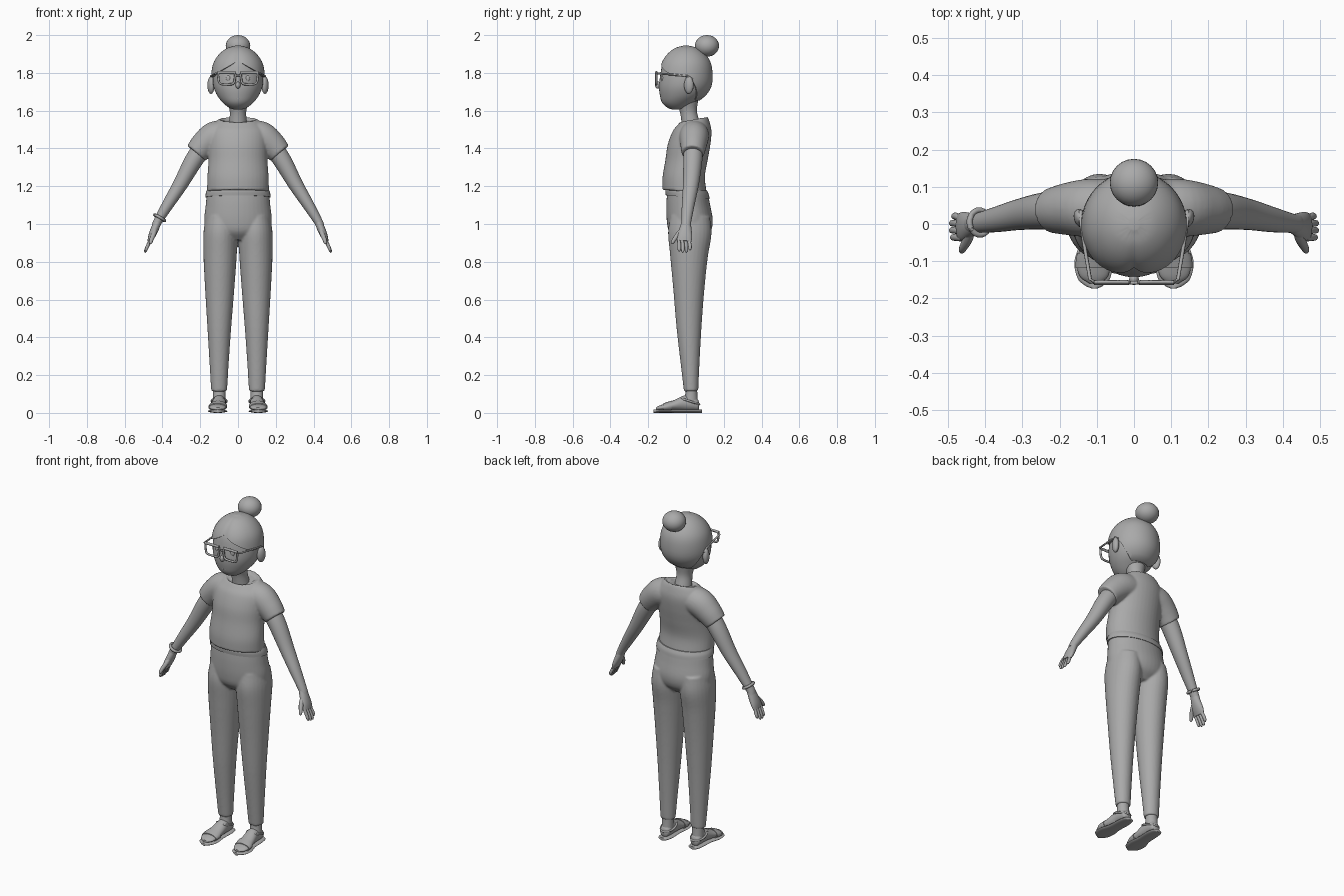
import bpy, bmesh
from math import sin, cos, pi, exp
from mathutils import Vector, Matrix

if "Cube" in bpy.data.objects:
    bpy.data.objects.remove(bpy.data.objects["Cube"])

CLAY = (0.4, 0.4, 0.4, 1)
mat = bpy.data.materials.new("clay_grey")
mat.use_nodes = True
mat.diffuse_color = CLAY
mat.node_tree.nodes["Principled BSDF"].inputs["Base Color"].default_value = CLAY
Z, Y, X = Vector((0, 0, 1)), Vector((0, 1, 0)), Vector((1, 0, 0))


def finish(bm, name, voxel=0):
    """Turn a bmesh into a smooth shaded object, optionally fusing its shells."""
    bmesh.ops.recalc_face_normals(bm, faces=bm.faces)
    mesh = bpy.data.meshes.new(name)
    bm.to_mesh(mesh)
    bm.free()
    ob = bpy.data.objects.new(name, mesh)
    bpy.context.collection.objects.link(ob)
    mesh.materials.append(mat)
    bpy.ops.object.select_all(action="DESELECT")
    ob.select_set(True)
    bpy.context.view_layer.objects.active = ob
    bpy.ops.object.shade_smooth_by_angle(angle=0.9)
    if voxel:
        fuse = ob.modifiers.new("fuse", "REMESH")
        fuse.mode, fuse.voxel_size, fuse.use_smooth_shade = "VOXEL", voxel, True
        relax = ob.modifiers.new("relax", "SMOOTH")
        relax.factor, relax.iterations = 0.5, 6
    return ob


def spline(rings, k=5):
    """Catmull-Rom through rings of (x, y, z, half width, half depth, tilt)."""
    r = [Vector(tuple(q) + (0,) * (6 - len(q))) for q in rings]
    r = [r[0] * 2 - r[1]] + r + [r[-1] * 2 - r[-2]]
    out = []
    for a, b, c, d in zip(r, r[1:], r[2:], r[3:]):
        for i in range(k):
            t = i / k
            out.append(b + (c - a) * t / 2 + (a - b * 2.5 + c * 2 - d / 2) * t * t
                       + (b * 3 - a - c * 3 + d) * t ** 3 / 2)
    return out + [r[-2]]


def skin(bm, rows, cap=True):
    """Bridge equal closed rows of points."""
    rows = [[bm.verts.new(p) for p in row] for row in rows]
    n = len(rows[0])
    for lo, hi in zip(rows, rows[1:]):
        for i in range(n):
            bm.faces.new((lo[i], lo[(i + 1) % n], hi[(i + 1) % n], hi[i]))
    if cap:
        bm.faces.new(rows[0])
        bm.faces.new(rows[-1])


def loft(bm, rings, side=1, axis=None, ref=Y, n=28, lip=0):
    path = spline(rings)
    if lip:
        end = path[-1].copy()
        end[2] -= lip
        end[3], end[4] = end[3] * 0.86, end[4] * 0.86
        path.append(end)
    rows = []
    for i, q in enumerate(path):
        c = q.xyz
        tan = axis or (path[min(i + 1, len(path) - 1)].xyz - path[max(i - 1, 0)].xyz).normalized()
        u = (ref - tan * ref.dot(tan)).normalized()
        v = tan.cross(u)
        row = []
        for j in range(n):
            a = 2 * pi * j / n
            p = c + v * cos(a) * q[3] + u * sin(a) * q[4]
            p.z += q[5] * (p.y - c.y)
            row.append((p.x * side, p.y, p.z))
        rows.append(row)
    skin(bm, rows)


def part(name, rings, **kw):
    bm = bmesh.new()
    loft(bm, rings, **kw)
    return finish(bm, name)


def ball(name, pos, size, rot=0):
    bm = bmesh.new()
    bmesh.ops.create_uvsphere(bm, u_segments=24, v_segments=16, radius=1, matrix=Matrix.Translation(pos)
                              @ Matrix.Rotation(rot, 4, "Z") @ Matrix.Diagonal((*size, 1)))
    return finish(bm, name)


def wire(name, pts, r, closed=False, flat=1):
    """Tube along points; flat squashes it in depth."""
    pts, n = [Vector(p) for p in pts], len(pts)
    bm, rows = bmesh.new(), []
    for i, p in enumerate(pts):
        nxt = pts[(i + 1) % n] if closed else pts[min(i + 1, n - 1)]
        prv = pts[i - 1] if closed else pts[max(i - 1, 0)]
        t = (nxt - prv).normalized()
        ref = Y if abs(t.y) < 0.8 else Z
        u = (ref - t * ref.dot(t)).normalized()
        v = t.cross(u)
        rows.append([p + v * r * cos(a * pi / 4) + u * r * flat * sin(a * pi / 4) for a in range(8)])
    skin(bm, rows + rows[:1] if closed else rows, cap=not closed)
    bmesh.ops.remove_doubles(bm, verts=bm.verts, dist=1e-5)
    return finish(bm, name)


# Head
HEAD = [(0, -.05, 1.605, .012, .012), (0, -.048, 1.613, .042, .045), (0, -.04, 1.64, .078, .085),
        (0, -.02, 1.68, .11, .118), (0, -.008, 1.73, .13, .135), (0, -.002, 1.79, .133, .134),
        (0, 0, 1.85, .122, .123), (0, 0, 1.895, .093, .095), (0, 0, 1.925, .053, .055), (0, 0, 1.936, .01, .01)]
part("head", HEAD, axis=Z, n=40)
ball("nose", (0, -.148, 1.735), (.013, .016, .019))
wire("mouth", [(x * .016, -.133 + .004 * x * x, 1.663 + .004 * x * x) for x in (-1, -.5, 0, .5, 1)], .003)
part("neck", [(0, .035, 1.49, .055, .055), (0, .022, 1.55, .046, .047), (0, .012, 1.6, .044, .046),
              (0, .005, 1.66, .06, .06)], axis=Z)

# Hair cap with a centre parting and a hairline that drops to the nape
DENSE = spline(HEAD, 12)


def head_at(z):
    return min(DENSE, key=lambda q: abs(q[2] - z)) if z > 1.93 else next(
        a.lerp(b, (z - a[2]) / (b[2] - a[2])) for a, b in zip(DENSE, DENSE[1:]) if a[2] <= z <= b[2])


def hair_point(a, t):
    f = abs(a) / pi                       # 0 at the face, 1 at the nape
    edge = 1.87 - .09 * min(f / .38, 1) ** .8 if f < .5 else 1.78 - .125 * sin(min((f - .5) / .3, 1) * pi / 2) ** 2
    z = edge + (1.935 - edge) * sin(max(t, 0) * pi / 2)
    q = head_at(z)
    grow = .985 if t < 0 else 1.065 + .03 * sin(min(f / .35, 1) * pi) * (1 - t) - .03 * exp(-(f / .05) ** 2)
    return (q[3] * grow * sin(a), q[1] - q[4] * grow * cos(a), z + (.009 * t if t > 0 else 0))


bm = bmesh.new()
skin(bm, [[hair_point(pi * (j / 36 - 1), t) for j in range(72)] for t in [-1] + [i / 18 for i in range(19)]])
finish(bm, "hair")
ball("hair_bun", (0, .111, 1.943), (.065, .064, .057))

# Shirt: torso and sleeves fused together
bm = bmesh.new()
loft(bm, [(0, -.008, 1.172, .164, .118, -.08), (0, -.012, 1.25, .162, .112), (0, .003, 1.34, .156, .112),
          (0, .016, 1.42, .158, .113), (0, .032, 1.49, .155, .103), (0, .04, 1.532, .125, .085, .1),
          (0, .042, 1.557, .098, .07, .2)], axis=Z, lip=.018, n=40)
for s in (-1, 1):
    loft(bm, [(.06, .045, 1.475, .075, .075), (.125, .043, 1.462, .08, .078), (.18, .04, 1.42, .072, .07),
              (.222, .036, 1.374, .062, .06)], side=s)
finish(bm, "shirt", .006)

# Trousers: hips and legs fused together, with a waistband
bm = bmesh.new()
loft(bm, [(0, .008, 1.165, .165, .108), (0, .012, 1.1, .171, .116), (0, .02, 1.02, .179, .122),
          (0, .02, .96, .165, .11), (0, .018, .915, .1, .07)], axis=Z, n=40)
for s in (-1, 1):
    loft(bm, [(.09, .022, 1.04, .08, .105), (.093, .02, .95, .09, .115), (.095, .016, .83, .088, .1),
              (.097, .015, .65, .077, .082), (.099, .016, .45, .063, .066), (.1, .022, .25, .05, .049),
              (.1, .027, .115, .042, .038)], side=s)
finish(bm, "trousers", .006)
part("waistband", [(0, .009, 1.142, .173, .116, -.08), (0, .006, 1.165, .17, .115, -.08),
                   (0, .004, 1.185, .163, .108, -.08)], axis=Z, n=40)

for s, tag in ((1, "left"), (-1, "right")):
    # Arm, palm and digits
    part(tag + "_arm", [(.17, .04, 1.43, .05, .05), (.235, .036, 1.335, .048, .05), (.305, .026, 1.21, .039, .042),
                        (.37, .012, 1.105, .031, .034), (.424, .002, 1.015, .023, .026),
                        (.437, 0, .985, .021, .027)], side=s)
    part(tag + "_palm", [(.425, .001, 1.012, .02, .024), (.442, -.003, .97, .021, .033),
                         (.457, -.006, .935, .018, .039), (.468, -.008, .908, .012, .037)], side=s)
    for i in range(4):
        y, drop = .021 - .019 * i, (.012, 0, 0, .006)[i]
        part(tag + "_finger_%d" % (i + 1), [(.46, y * .9 - .006, .925, .009, .009), (.478, y, .885, .009, .0095),
                                         (.49 - drop / 2, y, .857 + drop, .0075, .008),
                                         (.493 - drop / 2, y, .848 + drop, .002, .002)], side=s, n=12)
    part(tag + "_thumb", [(.438, -.015, .975, .012, .014), (.447, -.042, .945, .013, .013),
                          (.458, -.062, .918, .011, .011), (.463, -.072, .9, .008, .008),
                          (.465, -.075, .894, .002, .002)], side=s, n=12)

    # Ear and glasses
    ball(tag + "_ear", (s * .143, .015, 1.735), (.018, .026, .046), -s * .35)
    ball(tag + "_eye", (s * .05, -.125, 1.77), (.013, .008, .017))
    corner = lambda v: (abs(v) ** .45) * (1 if v > 0 else -1)
    rim = []
    for i in range(32):
        a = 2 * pi * (i + .5) / 32
        h = corner(sin(a))
        rim.append((s * (.06 + corner(cos(a)) * (.044 + .004 * h)), -.157, 1.772 + .033 * h))
    wire(tag + "_glasses_rim", rim, .006, closed=True)
    wire(tag + "_glasses_brow", [(s * x, -.158, 1.803) for x in (.014, .04, .08, .108)], .008, flat=.7)
    wire(tag + "_glasses_temple", [(s * .106, -.157, 1.798), (s * .118, -.148, 1.797), (s * .133, -.06, 1.79),
                                   (s * .143, .01, 1.783), (s * .143, .035, 1.765)], .005)

    # Foot, sandal sole and straps; toes turned slightly out
    FOOT = [(.1, .07, .038, .012, .014), (.1, .062, .042, .027, .029), (.1, .035, .052, .034, .04),
            (.1, -.01, .052, .036, .04), (.104, -.06, .041, .041, .028), (.108, -.105, .032, .045, .019),
            (.108, -.14, .026, .038, .013), (.106, -.16, .022, .014, .006)]
    part(tag + "_foot", FOOT, axis=Y, ref=Z, side=s)
    part(tag + "_ankle", [(.1, .027, .14, .034, .032), (.1, .028, .1, .033, .032),
                          (.1, .024, .05, .034, .04)], axis=Z, side=s)
    part(tag + "_sole", [(.1, .085, .009, .01, .009), (.1, .075, .009, .03, .009), (.1, .03, .009, .039, .009),
                         (.103, -.04, .009, .04, .009), (.108, -.1, .009, .052, .009),
                         (.108, -.145, .009, .044, .009), (.107, -.165, .009, .025, .009),
                         (.106, -.173, .009, .008, .009)], axis=Y, ref=Z, side=s, n=16)
    part(tag + "_toe_strap", [(.105, -.078, .036, .047, .029), (.107, -.095, .033, .049, .026),
                              (.109, -.118, .029, .048, .022)], axis=Y, ref=Z, side=s)
    wire(tag + "_heel_strap", [(s * (.1 + .039 * cos(a)), .02 + .05 * sin(a), .062 - .016 * sin(a))
                               for a in (2 * pi * i / 28 for i in range(28))], .006, closed=True)

wire("glasses_bridge", [(x * .016, -.158, 1.787 - .004 * x * x) for x in (-1, -.5, 0, .5, 1)], .005)

# Bracelet on the right wrist, square to the forearm
along = Vector((-.5, -.08, -.86)).normalized()
b1 = along.cross(Y).normalized()
b2 = along.cross(b1)
wire("bracelet", [Vector((-.415, .004, 1.033)) + b1 * .031 * cos(a) + b2 * .033 * sin(a)
                  for a in (2 * pi * i / 28 for i in range(28))], .008, closed=True)
